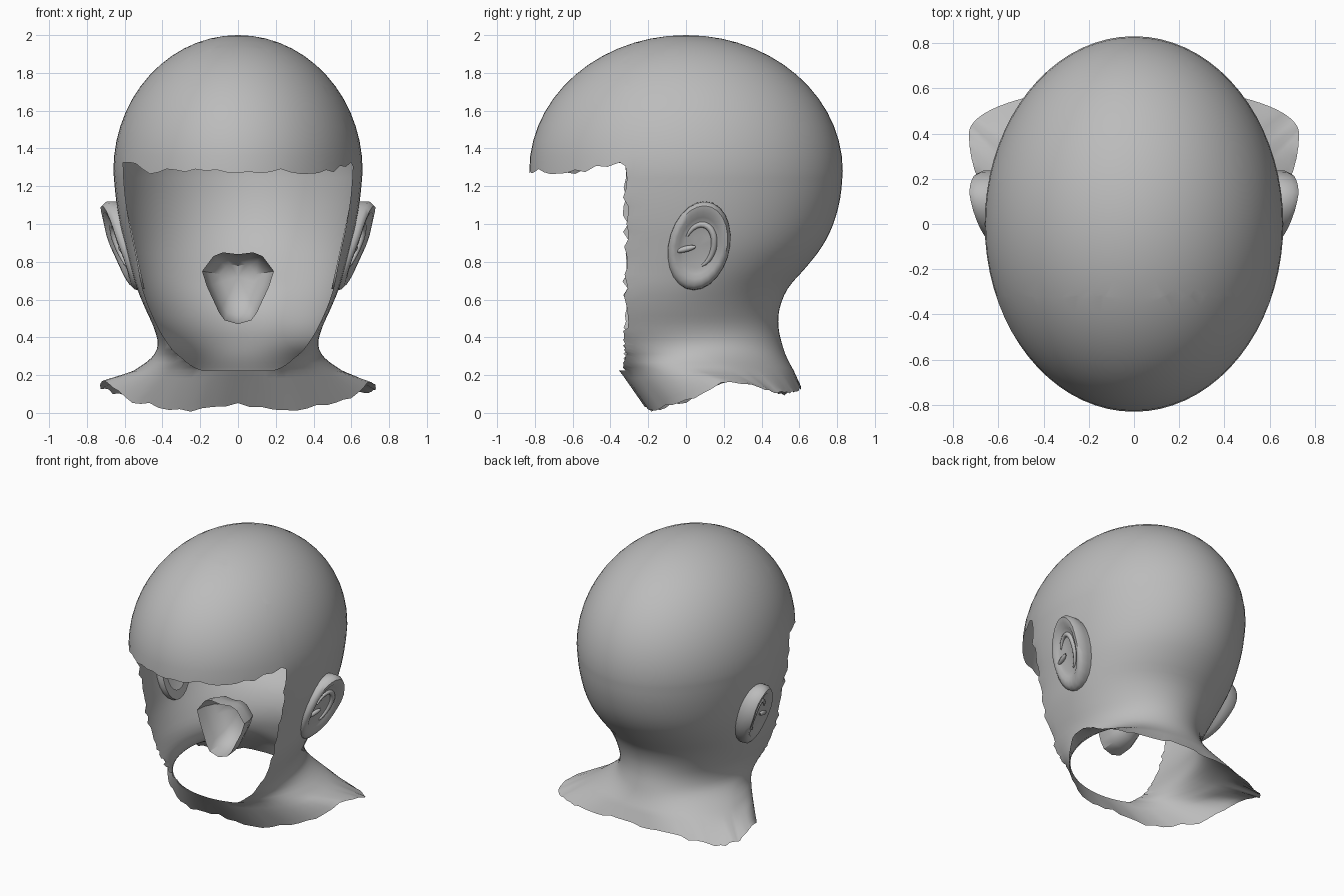
import bpy, bmesh, math, random
from mathutils import Vector

random.seed(4)
if "Cube" in bpy.data.objects:
    bpy.data.objects.remove(bpy.data.objects["Cube"])

SEG = 72
CUT_Y, BROW_Z, CHIN_Z = -0.32, 1.28, 0.225

grey = bpy.data.materials.new("plain grey")
grey.use_nodes = True
colour = (0.5, 0.5, 0.5, 1)
grey.diffuse_color = colour
grey.node_tree.nodes["Principled BSDF"].inputs["Base Color"].default_value = colour


def finish(bm, name, angle=60):
    mesh = bpy.data.meshes.new(name)
    bm.to_mesh(mesh)
    bm.free()
    obj = bpy.data.objects.new(name, mesh)
    bpy.context.collection.objects.link(obj)
    mesh.materials.append(grey)
    bpy.ops.object.select_all(action="DESELECT")
    bpy.context.view_layer.objects.active = obj
    obj.select_set(True)
    bpy.ops.object.shade_smooth_by_angle(angle=math.radians(angle))
    return obj


def loft(bm, rings, tip=None):
    """Bridge closed rings of points, with an optional closing tip."""
    rows = [[bm.verts.new(p) for p in ring] for ring in rings]
    for a, b in zip(rows, rows[1:]):
        for i in range(len(a)):
            j = (i + 1) % len(a)
            bm.faces.new((a[i], a[j], b[j], b[i]))
    if tip is not None:
        last, end = rows[-1], bm.verts.new(tip)
        for i in range(len(last)):
            bm.faces.new((last[i], last[(i + 1) % len(last)], end))
    return rows


def interp(x, points):
    for (xa, ya), (xb, yb) in zip(points, points[1:]):
        if x <= xb:
            return ya + (yb - ya) * max(0, (x - xa) / (xb - xa))
    return points[-1][1]


def blend(p0, p1, p2, p3, t):
    return [b + 0.5 * t * (c - a + t * (2*a - 5*b + 4*c - d + t * (3 * (b - c) + d - a)))
            for a, b, c, d in zip(p0, p1, p2, p3)]


def oval(z, half, widest, front, back):
    ring = []
    for i in range(SEG):
        a = math.tau * i / SEG
        s = math.sin(a)
        reach = back - widest if s > 0 else widest - front
        ring.append(Vector((half * math.cos(a), widest + reach * s, z)))
    return ring


# Head shell sections: height, half width, widest y, front y, back y
sections = [
    (1.28, .66, 0, -.83, .83),
    (1.14, .647, 0, -.83, .817),
    (1.0, .625, 0, -.82, .78),
    (.88, .597, 0, -.82, .72),
    (.77, .567, -.03, -.82, .635),
    (.66, .535, -.08, -.82, .54),
    (.55, .49, -.12, -.8, .495),
    (.45, .445, -.12, -.75, .49),
    (.36, .425, -.03, -.6, .51),
    (.29, .46, .1, -.45, .535),
    (CHIN_Z, .55, .22, -.355, .57),
]

# Neck hem, which rises over the shoulders
hem_heights = [(-.22, .04), (-.18, .01), (-.1, .04), (0, .06), (.1, .12),
               (.2, .16), (.33, .16), (.42, .13), (.52, .1), (.61, .13)]
hem = oval(0, .73, .4, -.22, .61)
for p in hem:
    p.z = interp(p.y, hem_heights) + random.uniform(-.012, .012)

rings = []
for k in range(5):
    t = (k + 1) / 5
    rings.append([h.lerp(c, t) for h, c in zip(hem, oval(*sections[-1]))])
rings.insert(0, hem)
for k in range(len(sections) - 1, 0, -1):
    quad = [sections[min(max(k + d, 0), len(sections) - 1)] for d in (1, 0, -1, -2)]
    for t in (1/3, 2/3, 1):
        rings.append(oval(*blend(*quad, t)))
for k in range(1, 14):
    a = math.pi / 2 * k / 14
    w = math.cos(a)
    rings.append(oval(BROW_Z + .72 * math.sin(a), .66 * w, 0, -.83 * w, .83 * w))

bm = bmesh.new()
loft(bm, rings, (0, 0, 2))

# Open the face
bmesh.ops.bisect_plane(bm, geom=bm.verts[:] + bm.edges[:] + bm.faces[:],
                       plane_co=(0, CUT_Y, 0), plane_no=(0, 1, 0), dist=.004)
gone = [f for f in bm.faces if f.calc_center_median().y < CUT_Y
        and CHIN_Z < f.calc_center_median().z < BROW_Z]
bmesh.ops.delete(bm, geom=gone, context="FACES")

# Ragged edges of the opening
for v in bm.verts:
    if not v.is_boundary or v.co.z < CHIN_Z + .01:
        continue
    if abs(v.co.z - BROW_Z) < .01:
        v.co.z += random.uniform(-.015, .012) + (.035 if v.co.y > -.5 else 0)
    else:
        v.co.y += random.uniform(-.015, .015)
bmesh.ops.recalc_face_normals(bm, faces=bm.faces)
finish(bm, "head_shell")


# Ears: nested ovals rise from a tilted base to the rim, then dip into the bowl
def ear_point(angle, scale, lift):
    y = .07 + .165 * scale * math.cos(angle) + .03 * scale * math.sin(angle)
    z = .885 + .235 * scale * math.sin(angle)
    lift *= min(1, .55 + 1.7 * (z - .65)) * min(1, .8 + 1.6 * (y - .02))
    return Vector((.545 + .22 * (z - .885) + lift, y, z))


bm = bmesh.new()
profile = [(.7, 0), (.97, 0), (1, .06), (.99, .11), (.9, .14),
           (.76, .135), (.64, .11), (.5, .098), (.25, .09)]
loft(bm, [[ear_point(math.tau * i / 24, s, h) for i in range(24)] for s, h in profile],
     ear_point(0, 0, .085))
bmesh.ops.recalc_face_normals(bm, faces=bm.faces)
ears = finish(bm, "ears")


# Curled fold inside each ear
def tube(path, radius):
    tube_rings = []
    for i, p in enumerate(path):
        along = (path[min(i + 1, len(path) - 1)] - path[max(i - 1, 0)]).normalized()
        out = Vector((1, 0, 0))
        side = along.cross(out).normalized()
        r = radius * math.sin(math.pi * (i + .5) / len(path)) ** .5
        tube_rings.append([p + r * (math.cos(a) * out + math.sin(a) * side)
                           for a in (math.tau * k / 8 for k in range(8))])
    return tube_rings


bm = bmesh.new()
curl = [ear_point(math.radians(-70 + 15 * i), .48, .1) for i in range(16)]
loft(bm, tube(curl, .018))
bridge = [ear_point(math.radians(190), .75 - .07 * i, .105) for i in range(10)]
loft(bm, tube(bridge, .016))
bmesh.ops.recalc_face_normals(bm, faces=bm.faces)
folds = finish(bm, "ear_folds")

for obj in (ears, folds):
    obj.modifiers.new("other_side", "MIRROR").use_axis = (True, False, False)

# Mouth pocket, open to the front and narrowing to the back
half_rim = [(0, .84), (.08, .85), (.13, .83), (.19, .75), (.165, .67),
            (.1, .53), (.07, .49), (0, .47)]
rim = half_rim + [(-x, z) for x, z in half_rim[-2:0:-1]]
bm = bmesh.new()
pocket = [[(x * s, y, .72 + (z - .72) * s) for x, z in rim]
          for s, y in ((1, -.2), (.97, -.13), (.82, -.05), (.5, .0))]
# Lower lip leans forward
pocket[0] = [(x, y - .12 * max(0, .7 - z), z) for x, y, z in pocket[0]]
loft(bm, pocket, (0, .015, .72))
bmesh.ops.recalc_face_normals(bm, faces=bm.faces)
finish(bm, "mouth_pocket", 35)
